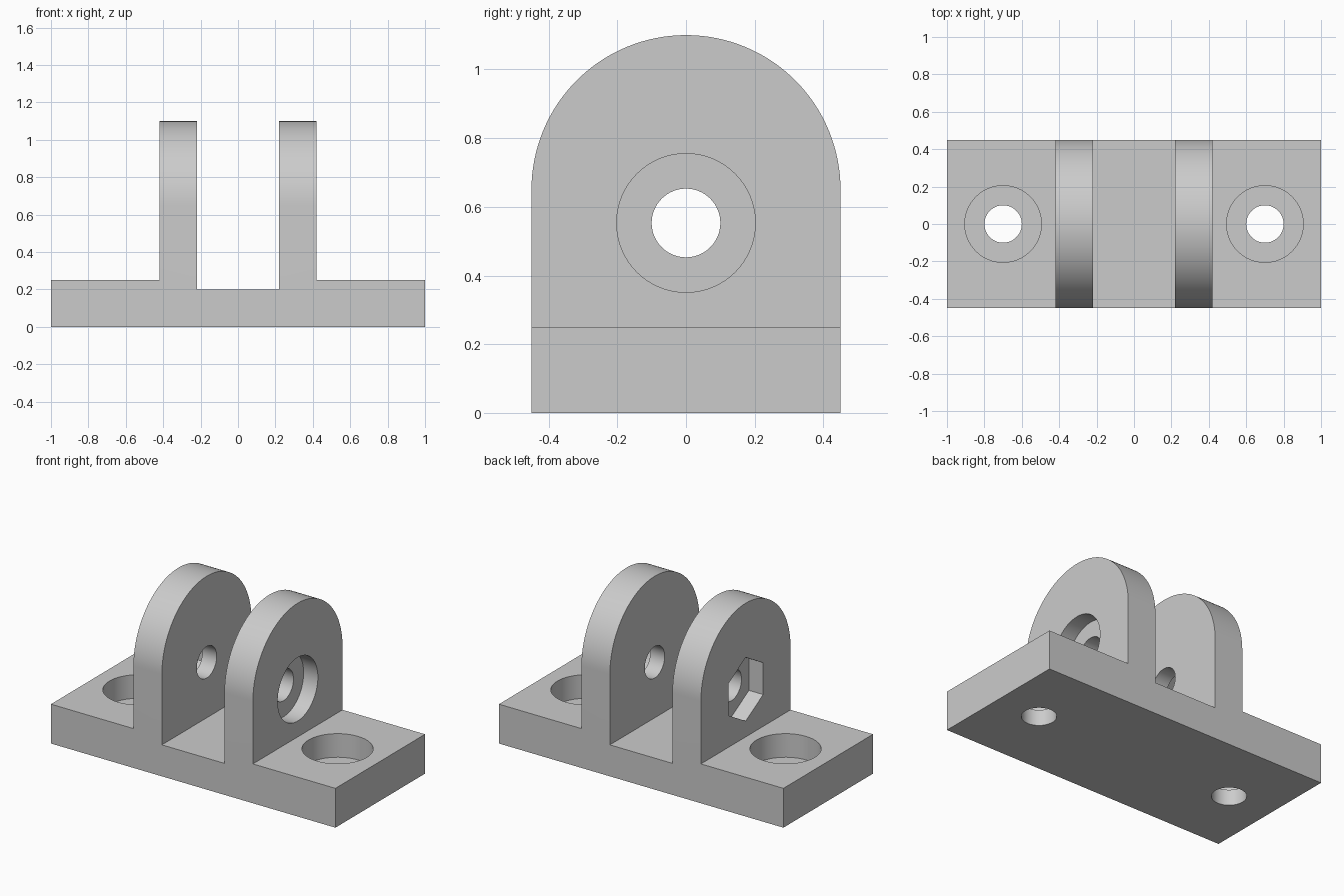
import bpy
import bmesh
from math import cos, sin, pi, radians
from mathutils import Vector

cube = bpy.data.objects.get("Cube")
if cube:
    bpy.data.objects.remove(cube, do_unlink=True)

grey = bpy.data.materials.new("plain grey")
grey.use_nodes = True
colour = (0.6, 0.6, 0.6, 1)
grey.diffuse_color = colour
grey.node_tree.nodes["Principled BSDF"].inputs["Base Color"].default_value = colour


def prism(name, points, depth):
    """Extrude a closed outline along a vector."""
    bm = bmesh.new()
    face = bm.faces.new([bm.verts.new(p) for p in points])
    ext = bmesh.ops.extrude_face_region(bm, geom=[face])
    verts = [v for v in ext["geom"] if isinstance(v, bmesh.types.BMVert)]
    bmesh.ops.translate(bm, verts=verts, vec=Vector(depth))
    bmesh.ops.recalc_face_normals(bm, faces=bm.faces)
    mesh = bpy.data.meshes.new(name)
    bm.to_mesh(mesh)
    bm.free()
    mesh.materials.append(grey)
    obj = bpy.data.objects.new(name, mesh)
    bpy.context.collection.objects.link(obj)
    return obj


def ring(radius, sides):
    return [(radius * cos(2 * pi * i / sides + pi / 2),
             radius * sin(2 * pi * i / sides + pi / 2)) for i in range(sides)]


def combine(target, tool, operation):
    """Apply a boolean and discard the helper."""
    tool.hide_render = True
    mod = target.modifiers.new(operation, 'BOOLEAN')
    mod.operation = operation
    mod.solver = 'EXACT'
    mod.object = tool
    bpy.context.view_layer.objects.active = target
    bpy.ops.object.modifier_apply(modifier=mod.name)
    bpy.data.objects.remove(tool, do_unlink=True)


def bore_x(radius, sides, x0, x1):
    pts = [(x0, a, PIN_Z + b) for a, b in ring(radius, sides)]
    combine(bracket, prism("pin_cutter", pts, (x1 - x0, 0, 0)), 'DIFFERENCE')


def bore_z(x, radius, z0, z1):
    pts = [(x + a, b, z0) for a, b in ring(radius, 64)]
    combine(bracket, prism("screw_cutter", pts, (0, 0, z1 - z0)), 'DIFFERENCE')


TOP, HALF, PIN_Z = 1.1, 0.45, 0.553
EAR_IN, EAR_OUT = 0.22, 0.42

# Front outline: base plate with two ears and a shallow channel
half = [(EAR_IN, 0.2), (EAR_IN, 1.3), (EAR_OUT, 1.3),
        (EAR_OUT, 0.25), (1, 0.25), (1, -0.1)]
outline = half + [(-x, z) for x, z in reversed(half)]
bracket = prism("clevis_bracket", [(x, -0.6, z) for x, z in outline], (0, 1.2, 0))

# Side outline: rounded arch that shapes the ears
arch = [(-HALF, 0), (HALF, 0)]
arch += [(HALF * cos(pi * i / 64), TOP - HALF + HALF * sin(pi * i / 64))
         for i in range(65)]
combine(bracket, prism("arch_helper", [(-1.2, y, z) for y, z in arch],
                       (2.4, 0, 0)), 'INTERSECT')

# Pin hole, round bolt head recess and hexagonal nut recess
bore_x(0.1, 64, -0.6, 0.6)
bore_x(0.202, 64, 0.32, 0.6)
bore_x(0.202, 6, -0.6, -0.32)

# Counterbored mounting holes
for side in (-1, 1):
    bore_z(side * 0.7, 0.1, -0.2, 0.4)
    bore_z(side * 0.7, 0.205, 0.1, 0.4)

bpy.ops.object.select_all(action='DESELECT')
bracket.select_set(True)
bpy.context.view_layer.objects.active = bracket
bpy.ops.object.shade_smooth_by_angle(angle=radians(30))
